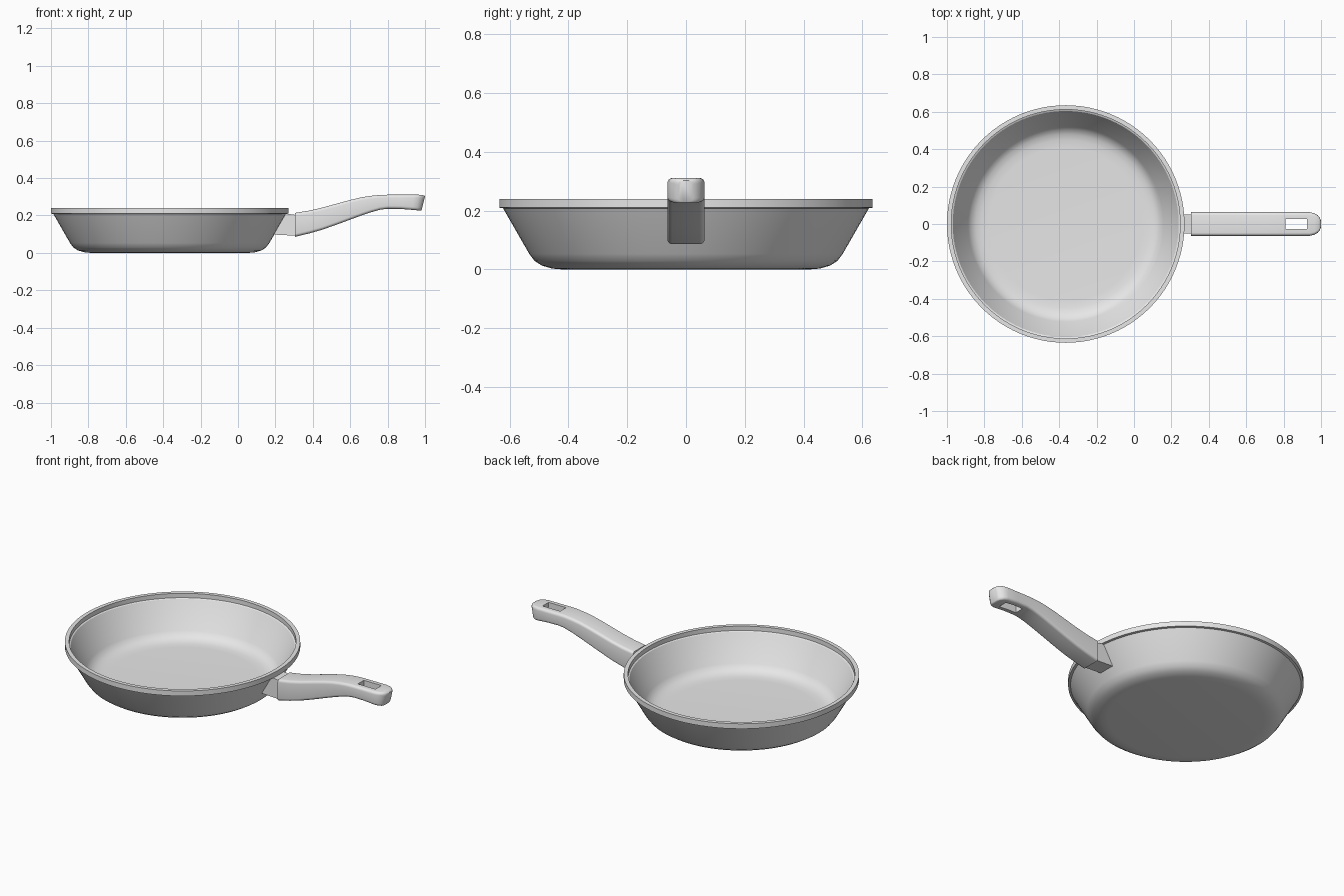
import bpy, bmesh, math

if "Cube" in bpy.data.objects:
    bpy.data.objects.remove(bpy.data.objects["Cube"])

grey = bpy.data.materials.new("grey metal")
grey.diffuse_color = (0.8, 0.8, 0.8, 1)
grey.use_nodes = True
grey.node_tree.nodes["Principled BSDF"].inputs["Base Color"].default_value = grey.diffuse_color


def finish(name, bm, angle=30):
    bmesh.ops.recalc_face_normals(bm, faces=bm.faces)
    me = bpy.data.meshes.new(name)
    bm.to_mesh(me)
    bm.free()
    ob = bpy.data.objects.new(name, me)
    bpy.context.collection.objects.link(ob)
    me.materials.append(grey)
    bpy.ops.object.select_all(action='DESELECT')
    ob.select_set(True)
    bpy.context.view_layer.objects.active = ob
    bpy.ops.object.shade_smooth_by_angle(angle=math.radians(angle))
    return ob


def loft(bm, rings):
    """Skin closed rings of points and cap both ends."""
    loops = [[bm.verts.new(p) for p in ring] for ring in rings]
    n = len(loops[0])
    for a, b in zip(loops, loops[1:]):
        for i in range(n):
            bm.faces.new((a[i], a[(i + 1) % n], b[(i + 1) % n], b[i]))
    bm.faces.new(loops[0])
    bm.faces.new(loops[-1])


# Pan bowl: lathed profile from underside centre, over the rim, to the floor
CX, SEG = -0.365, 96
profile = [(0.42, 0), (0.455, 0.003), (0.49, 0.013), (0.515, 0.029),
           (0.533, 0.053), (0.622, 0.208), (0.635, 0.21), (0.635, 0.24),
           (0.612, 0.24), (0.612, 0.214), (0.604, 0.21), (0.522, 0.06),
           (0.505, 0.038), (0.48, 0.024), (0.45, 0.017), (0.41, 0.015)]
bm = bmesh.new()
loft(bm, [[(CX + r * math.cos(2 * math.pi * i / SEG),
            r * math.sin(2 * math.pi * i / SEG), z) for i in range(SEG)]
          for r, z in profile])
finish("pan_bowl", bm)

# Neck joining bowl and handle, its inner end buried in the bowl wall
bm = bmesh.new()
side = [(0.19, 0.098), (0.31, 0.092), (0.31, 0.203), (0.26, 0.21), (0.25, 0.205)]
loft(bm, [[(x, y, z) for x, z in side] for y in (-0.05, 0.05)])
finish("handle_neck", bm)


# Handle: rounded rectangles lofted along a rising curve
def section(x, lean, zb, zt, w, r):
    pts = []
    for k, (sy, sz) in enumerate([(1, 1), (-1, 1), (-1, -1), (1, -1)]):
        cy = sy * (w - r)
        cz = zt - r if sz > 0 else zb + r
        for s in range(5):
            a = math.radians(90 * k + 22.5 * s)
            z = cz + r * math.sin(a)
            pts.append((x - lean * (zt - z) / (zt - zb), cy + r * math.cos(a), z))
    return pts


stations = [  # x, backward lean of bottom, bottom z, top z, half width
    (0.305, 0, 0.086, 0.214, 0.063), (0.38, 0, 0.104, 0.226, 0.063),
    (0.45, 0, 0.124, 0.242, 0.063), (0.53, 0, 0.152, 0.264, 0.063),
    (0.60, 0, 0.178, 0.283, 0.063), (0.66, 0, 0.2, 0.297, 0.063),
    (0.71, 0, 0.217, 0.305, 0.063), (0.76, 0, 0.231, 0.31, 0.063),
    (0.80, 0, 0.236, 0.311, 0.063), (0.87, 0, 0.235, 0.311, 0.063),
    (0.94, 0.006, 0.23, 0.311, 0.063), (0.965, 0.01, 0.228, 0.311, 0.058),
    (0.985, 0.014, 0.226, 0.31, 0.047), (0.996, 0.017, 0.227, 0.306, 0.034),
    (1.0, 0.018, 0.23, 0.302, 0.024)]
bm = bmesh.new()
loft(bm, [section(*s, 0.016) for s in stations])
handle = finish("handle", bm, 35)

# Hanging slot cut through the handle end
bpy.ops.mesh.primitive_cube_add(size=1, location=(0.867, 0, 0.27))
cutter = bpy.context.object
cutter.name = "slot_cutter"
cutter.scale = (0.116, 0.056, 0.3)
cutter.hide_render = True
cutter.data.materials.append(grey)
bpy.context.view_layer.update()
mod = handle.modifiers.new("hanging_slot", 'BOOLEAN')
mod.object = cutter
mod.operation = 'DIFFERENCE'
mod.solver = 'EXACT'
bpy.ops.object.select_all(action='DESELECT')
handle.select_set(True)
bpy.context.view_layer.objects.active = handle
bpy.ops.object.modifier_apply(modifier=mod.name)
bpy.data.objects.remove(cutter)
bpy.ops.object.shade_smooth_by_angle(angle=math.radians(35))
